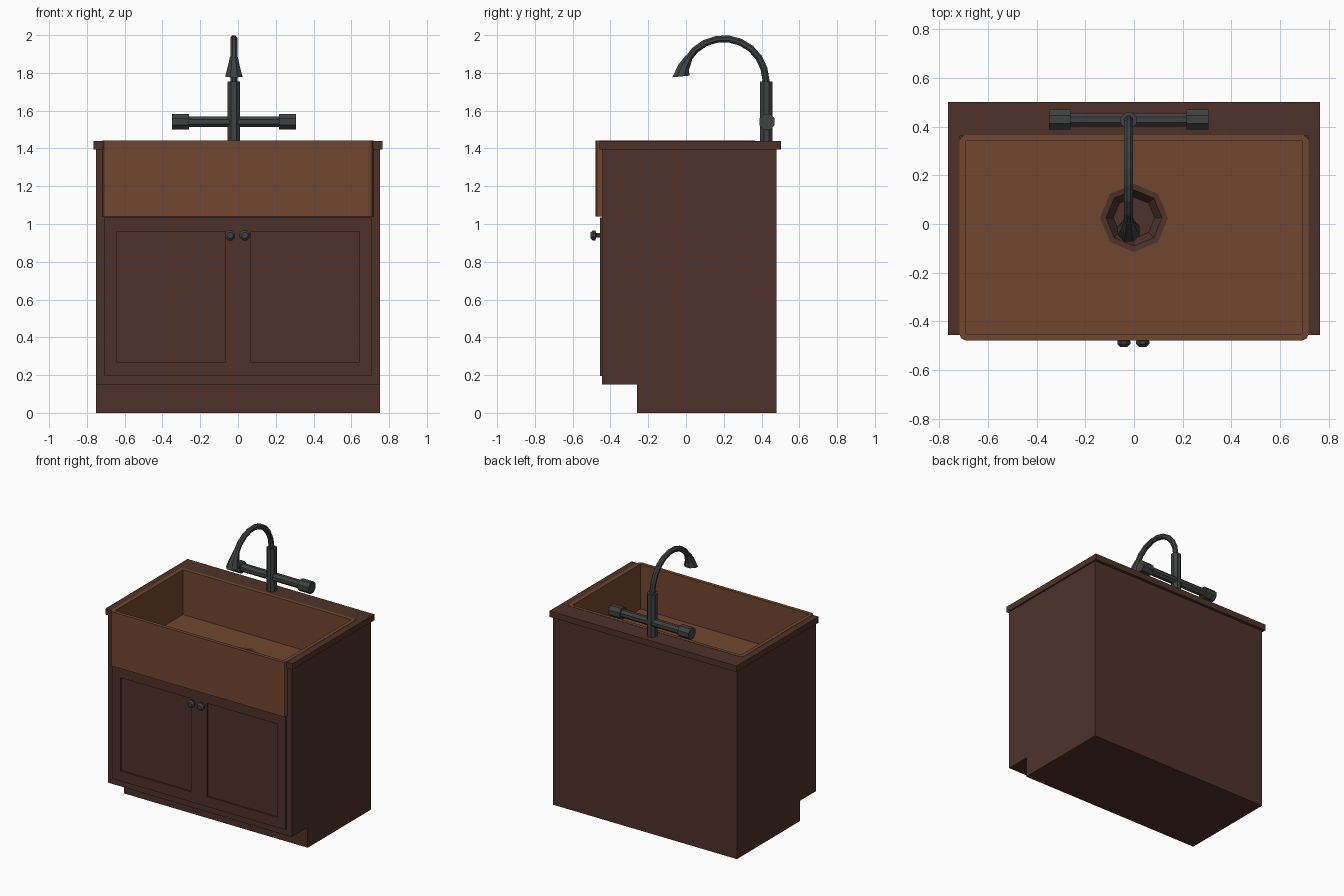
import bpy, bmesh, math
from mathutils import Vector, Matrix

if "Cube" in bpy.data.objects:
    bpy.data.objects.remove(bpy.data.objects["Cube"])


def material(name, rgb):
    m = bpy.data.materials.new(name)
    m.diffuse_color = (*rgb, 1)
    m.use_nodes = True
    m.node_tree.nodes["Principled BSDF"].inputs["Base Color"].default_value = m.diffuse_color
    return m


WOOD = material("dark_wood", (0.075, 0.031, 0.023))
CLAY = material("copper_brown", (0.165, 0.062, 0.029))
METAL = material("dark_metal", (0.05, 0.053, 0.053))


def finish(name, bm, mat):
    bmesh.ops.recalc_face_normals(bm, faces=bm.faces)
    me = bpy.data.meshes.new(name)
    bm.to_mesh(me)
    bm.free()
    ob = bpy.data.objects.new(name, me)
    bpy.context.collection.objects.link(ob)
    if mat:
        me.materials.append(mat)
    return ob


def box(name, lo, hi, mat=None, round_corners=0):
    bm = bmesh.new()
    lo, hi = Vector(lo), Vector(hi)
    bmesh.ops.create_cube(bm, size=1, matrix=Matrix.Translation((lo + hi) / 2)
                          @ Matrix.Diagonal((*(hi - lo), 1)))
    if round_corners:
        upright = [e for e in bm.edges
                   if abs(e.verts[0].co.z - e.verts[1].co.z) > 0.01]
        bmesh.ops.bevel(bm, geom=upright, offset=round_corners, segments=2,
                        profile=0.5, affect='EDGES')
    return finish(name, bm, mat)


def loft(name, rings, mat=None, sides=8, turn=0.0, caps=(True, True)):
    """Join polygon rings given as (centre, axis, radius)."""
    bm = bmesh.new()
    loops = []
    for centre, axis, r in rings:
        axis = Vector(axis).normalized()
        u = Vector((1, 0, 0)) if abs(axis.x) < 0.9 else Vector((0, 1, 0))
        v = axis.cross(u)
        loops.append([bm.verts.new(Vector(centre) + r * (u * math.cos(a) + v * math.sin(a)))
                      for a in (turn + math.tau * i / sides for i in range(sides))])
    for a, b in zip(loops, loops[1:]):
        for i in range(sides):
            j = (i + 1) % sides
            bm.faces.new((a[i], a[j], b[j], b[i]))
    if caps[0]:
        bm.faces.new(loops[0])
    if caps[1]:
        bm.faces.new(loops[-1])
    return finish(name, bm, mat)


def cut(ob, cutter):
    mod = ob.modifiers.new("cut", 'BOOLEAN')
    mod.operation = 'DIFFERENCE'
    mod.solver = 'EXACT'
    mod.object = cutter
    bpy.context.view_layer.objects.active = ob
    bpy.ops.object.modifier_apply(modifier=mod.name)
    bpy.data.objects.remove(cutter)


# Cabinet: side profile with toe kick, extruded across
profile = [(-0.26, 0), (0.48, 0), (0.48, 1.395), (-0.445, 1.395), (-0.445, 0.15), (-0.26, 0.15)]
bm = bmesh.new()
face = bm.faces.new([bm.verts.new((-0.753, y, z)) for y, z in profile])
ext = bmesh.ops.extrude_face_region(bm, geom=[face])
bmesh.ops.translate(bm, vec=(1.506, 0, 0),
                    verts=[g for g in ext["geom"] if isinstance(g, bmesh.types.BMVert)])
cabinet = finish("cabinet_body", bm, WOOD)
counter = box("countertop", (-0.765, -0.457, 1.395), (0.765, 0.502, 1.44), WOOD)
for part in (cabinet, counter):
    cut(part, box("sink_cutter", (-0.714, -0.7, 1.04), (0.714, 0.364, 1.6)))

# Door front with two recessed panels
doors = box("door_front", (-0.708, -0.456, 0.195), (0.708, -0.444, 1.035), WOOD)
for s in (-1, 1):
    x0, x1 = sorted((s * 0.065, s * 0.643))
    cut(doors, box("panel_cutter", (x0, -0.5, 0.27), (x1, -0.4, 0.96)))

# Apron sink with hollow basin and drain hole
DRAIN = (0, 0.025)
sink = box("apron_sink", (-0.717, -0.478, 1.04), (0.717, 0.366, 1.442), CLAY, 0.025)
cut(sink, box("basin_cutter", (-0.69, -0.452, 1.11), (0.69, 0.342, 1.6)))
cut(sink, loft("drain_cutter", [((*DRAIN, 1.055), (0, 0, 1), 0.138),
                                ((*DRAIN, 1.2), (0, 0, 1), 0.138)]))

# Drain bowl and strainer blocks
loft("drain_bowl", [((*DRAIN, z), (0, 0, 1), r) for r, z in
                    ((0.14, 1.113), (0.115, 1.111), (0.085, 1.065))],
     WOOD, caps=(False, True))
for i, (sx, sy) in enumerate(((-1, -1), (1, -1), (-1, 1), (1, 1))):
    cx, cy = sx * 0.03, DRAIN[1] + sy * 0.03
    box(f"strainer_{i}", (cx - 0.02, cy - 0.02, 1.064), (cx + 0.02, cy + 0.02, 1.07), WOOD)

# Door knobs
for name, x in (("left_knob", -0.042), ("right_knob", 0.036)):
    loft(name, [((x, y, 0.94), (0, 1, 0), r) for y, r in
                ((-0.445, 0.013), (-0.475, 0.013), (-0.48, 0.029), (-0.493, 0.029), (-0.505, 0.017))],
         METAL, turn=math.pi / 8)

# Faucet column
FX, FY = -0.022, 0.426
loft("faucet_column", [((FX, FY, z), (0, 0, 1), 0.036) for z in (1.435, 1.755)],
     METAL, turn=math.pi / 8)

# Crossbar and end handles
loft("faucet_crossbar", [((x, FY + 0.003, 1.541), (1, 0, 0), 0.03) for x in (-0.29, 0.245)],
     METAL, turn=math.pi / 8)
for name, s in (("left_handle", -1), ("right_handle", 1)):
    loft(name, [((FX + s * d, FY + 0.003, 1.541), (1, 0, 0), 0.044) for d in (0.238, 0.328)],
         METAL, turn=math.pi / 8)

# Curved spout
R, CY, CZ = 0.222, 0.2, 1.759
rings = [((FX, FY, 1.745), (0, 0, 1), 0.02)]
for i in range(1, 10):
    a = math.radians(150) * i / 9
    rings.append(((FX, CY + R * math.cos(a), CZ + R * math.sin(a)),
                  (0, -math.sin(a), math.cos(a)), 0.02))
loft("spout", rings, METAL, turn=math.pi / 8)

# Flared spray head
loft("spray_head", [((FX, 0.016, 1.882), (0, -0.55, -0.83), 0.022),
                    ((FX, -0.012, 1.83), (0, -0.45, -0.9), 0.034),
                    ((FX, -0.027, 1.781), (0, 0.1, -1), 0.049)],
     METAL, turn=math.pi / 8)
